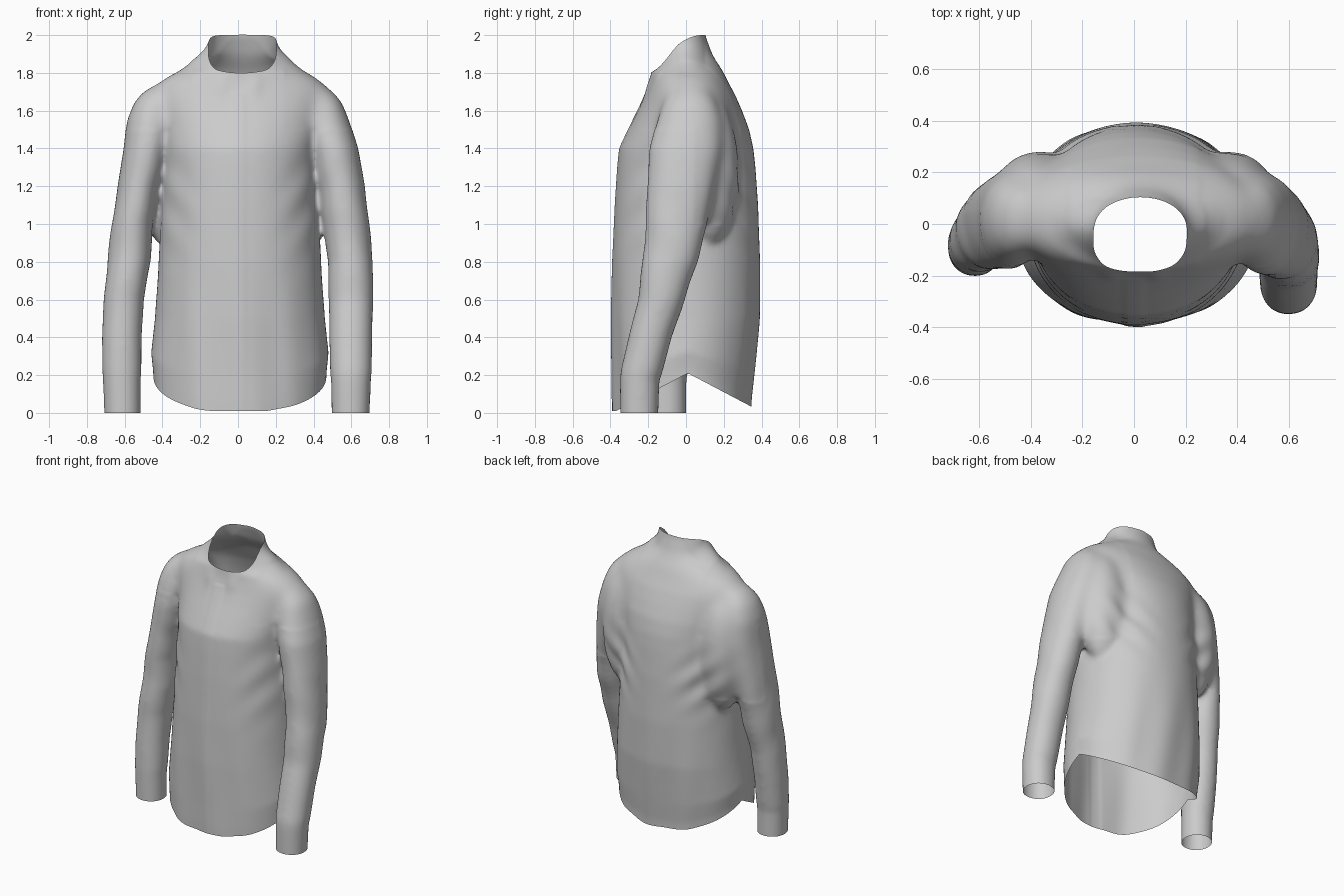
import bpy, bmesh, math
from mathutils import Vector, Matrix

if "Cube" in bpy.data.objects:
    bpy.data.objects.remove(bpy.data.objects["Cube"])

N = 64


def loft(bm, rings):
    """Closed tube through horizontal rings (z, cx, cy, rx, ry); the neck front is pointed."""
    loops = []
    for z, cx, cy, rx, ry in rings:
        loop = []
        for i in range(N):
            a = 2 * math.pi * i / N
            c, s = math.cos(a), math.sin(a)
            p = 1.6 if z > 1.82 and s < 0 else 2.1
            x = math.copysign(abs(c) ** (2 / p), c)
            y = math.copysign(abs(s) ** (2 / p), s)
            loop.append(bm.verts.new((cx + rx * x, cy + ry * y, z)))
        loops.append(loop)
    for a, b in zip(loops, loops[1:]):
        for i in range(N):
            j = (i + 1) % N
            bm.faces.new((a[i], a[j], b[j], b[i]))
    bm.faces.new(loops[0][::-1])
    bm.faces.new(loops[-1])


def step(a, b, v):
    t = min(1, max(0, (v - a) / (b - a)))
    return t * t * (3 - 2 * t)


def blob(p, centre, size):
    return math.exp(-sum(((a - b) / s) ** 2 for a, b, s in zip(p, centre, size)))


bm = bmesh.new()

# Body: z, centre x, half width, front y, back y
body = [
    (-.12, .01, .455, -.385, .34), (.05, .01, .46, -.388, .345), (.2, .01, .47, -.388, .36),
    (.5, .01, .45, -.392, .388), (.8, .01, .43, -.388, .392), (1.1, .01, .415, -.375, .382),
    (1.3, .01, .405, -.362, .368), (1.4, .01, .41, -.352, .357), (1.5, .015, .43, -.305, .335),
    (1.6, .015, .455, -.255, .297), (1.68, .015, .475, -.218, .262), (1.73, .015, .455, -.2, .235),
    (1.765, .015, .415, -.19, .217), (1.8, .018, .355, -.185, .2), (1.83, .02, .3, -.18, .182),
    (1.855, .022, .25, -.175, .165), (1.88, .023, .205, -.17, .15), (1.905, .025, .182, -.165, .137),
    (2.0, .025, .17, -.162, .102), (2.1, .025, .17, -.16, .1)]
loft(bm, [(z, cx, (f + b) / 2, w, (b - f) / 2) for z, cx, w, f, b in body])

# Sleeves: z, centre x, centre y, half width, half depth
shoulder = [(1.55, .46, .02, .13, .175), (1.65, .445, .02, .105, .14),
            (1.71, .415, .02, .08, .1), (1.745, .38, .02, .04, .05)]
sleeve_right = [
    (-.12, .595, -.25, .098, .1), (.17, .598, -.245, .106, .105), (.22, .598, -.235, .111, .112),
    (.4, .597, -.19, .114, .115), (.6, .598, -.13, .118, .125), (.8, .595, -.085, .12, .145),
    (1.0, .573, -.05, .122, .165), (1.2, .545, -.025, .127, .18), (1.4, .505, .0, .132, .195)]
sleeve_left = [
    (-.12, .61, -.1, .095, .1), (.17, .615, -.1, .1, .102), (.22, .615, -.095, .104, .107),
    (.4, .615, -.08, .106, .115), (.6, .605, -.06, .106, .125), (.8, .577, -.035, .115, .145),
    (1.0, .56, -.01, .108, .165), (1.2, .525, .005, .112, .18), (1.4, .483, .015, .123, .19)]
loft(bm, sleeve_right + shoulder)
loft(bm, [(z, -x, y, rx, ry) for z, x, y, rx, ry in sleeve_left + shoulder])

# Draped cloth bridging back and sleeve behind each underarm
for sx in (1, -1):
    m = Matrix.Translation((sx * .37, .125, 1.28)) @ Matrix.Diagonal((.17, .155, .4, 1))
    bmesh.ops.create_uvsphere(bm, u_segments=32, v_segments=16, radius=1, matrix=m)

bmesh.ops.recalc_face_normals(bm, faces=bm.faces)
mesh = bpy.data.meshes.new("shirt")
bm.to_mesh(mesh)
bm.free()
shirt = bpy.data.objects.new("shirt", mesh)
bpy.context.collection.objects.link(shirt)
bpy.context.view_layer.objects.active = shirt
shirt.select_set(True)

# Fuse the volumes into one skin
mod = shirt.modifiers.new("fuse", 'REMESH')
mod.mode = 'VOXEL'
mod.voxel_size = .014
bpy.ops.object.modifier_apply(modifier=mod.name)

bm = bmesh.new()
bm.from_mesh(mesh)
axes = dict(use_axis_x=True, use_axis_y=True, use_axis_z=True)
for _ in range(8):
    bmesh.ops.smooth_vert(bm, verts=bm.verts, factor=.5, **axes)
# Extra smoothing where the cloth flows over the shoulders and shoulder blades
soft = [v for v in bm.verts if abs(v.co.x) > .25 and 1.0 < v.co.z < 1.85
        and (v.co.y > .05 or v.co.z > 1.5)]
for _ in range(25):
    bmesh.ops.smooth_vert(bm, verts=soft, factor=.5, **axes)


# Open the cuffs, hem and neck
def cut(co, no):
    geom = list(bm.verts) + list(bm.edges) + list(bm.faces)
    bmesh.ops.bisect_plane(bm, geom=geom, plane_co=co, plane_no=no, clear_outer=True)


cut((0, 0, 0), (0, 0, -1))
cut((0, .1, 2), Vector((0, -.19, .27)).normalized())

# Folds: soft creases near the underarms, elbows and hem, collar points and front placket
bm.normal_update()
moves = []
for v in bm.verts:
    x, y, z = v.co
    d = 0
    for s in (1, -1):
        d += .008 * blob(v.co, (s * .32, .25, 1.12), (.15, .2, .18)) \
            * math.sin(30 * (z - .9 * abs(x)) + s)
        d += .004 * blob(v.co, (s * .36, -.25, 1.1), (.12, .2, .25)) * math.sin(24 * (z - abs(x)))
        d += .004 * blob(v.co, (s * .6, -.1, .85), (.15, .3, .3)) * math.sin(16 * z + 18 * y)
        d += .008 * blob(v.co, (s * .09, -.2, 1.73), (.04, .1, .06))
    if z < 1:
        d += .005 * (1 - step(.3, 1, z)) * (1 - step(.2, .38, abs(x))) * math.sin(22 * x + 2 * z)
    if y < -.2 and z < 1.7:
        d += .003 * (step(-.045, -.03, x) - step(.03, .045, x))
    moves.append(d)
for v, d in zip(bm.verts, moves):
    v.co += v.normal * d

# Curved shirt tail and raised collar sides
for v in bm.verts:
    x, y, z = v.co
    if z < .5 and ((x - .01) / .49) ** 2 + (y / .41) ** 2 < 1.07:
        rise = .01 + .2 * max(0, 1 - abs(y - .01) / .38)
        v.co.z += rise * (1 - z / .5)
    elif z > 1.8:
        v.co.z += .05 * step(1.8, 1.91, z) * max(0, 1 - ((y + .03) / .13) ** 2)

bm.to_mesh(mesh)
bm.free()
bpy.ops.object.shade_smooth()
